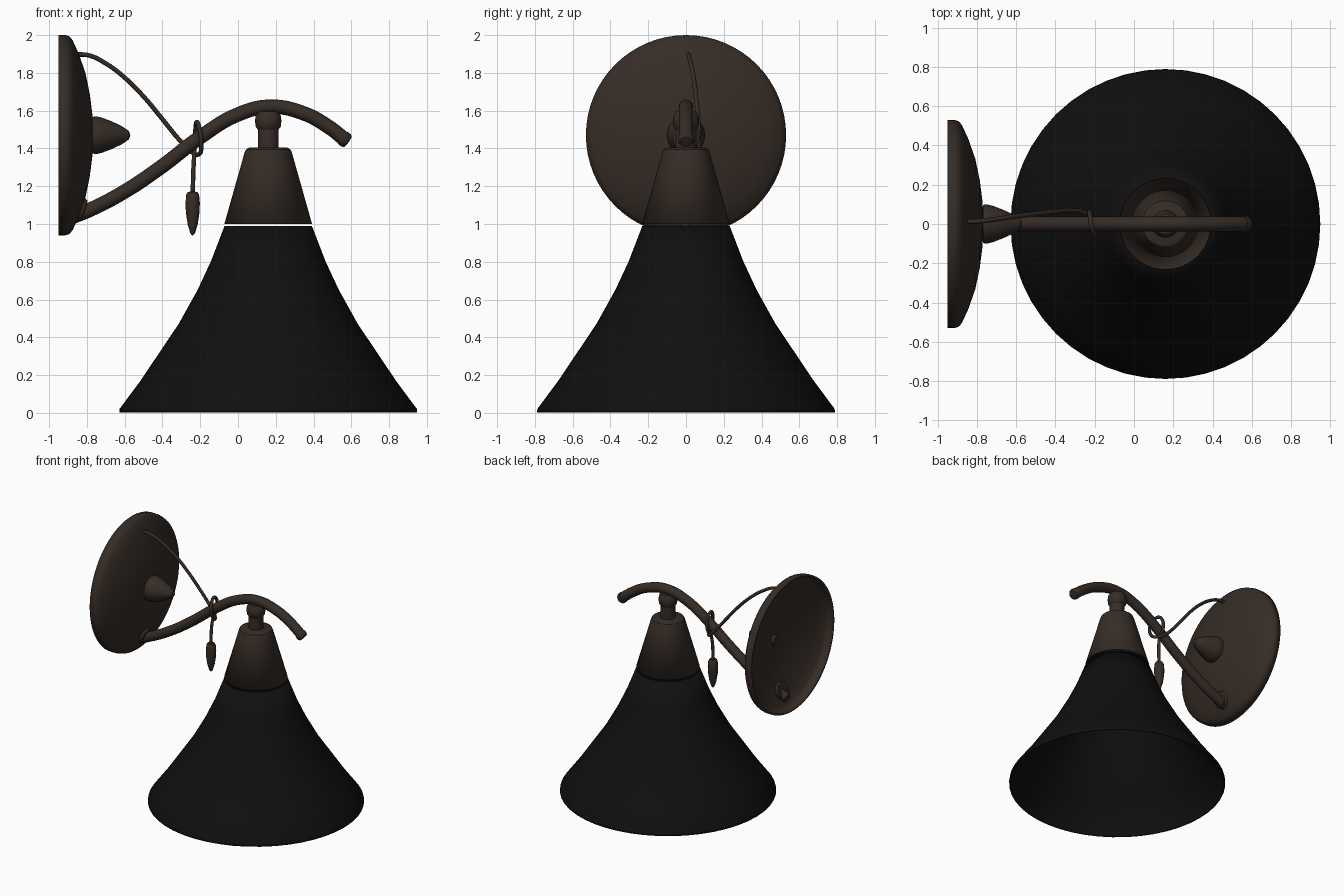
import bpy, bmesh, math
from mathutils import Matrix, Vector

if "Cube" in bpy.data.objects:
    bpy.data.objects.remove(bpy.data.objects["Cube"])


def material(name, rgb):
    m = bpy.data.materials.new(name)
    m.diffuse_color = (*rgb, 1)
    m.use_nodes = True
    m.node_tree.nodes["Principled BSDF"].inputs["Base Color"].default_value = m.diffuse_color
    return m


bronze = material("dark_bronze", (0.036, 0.025, 0.019))
black = material("black_enamel", (0.005, 0.005, 0.005))


def finish(ob, mat, angle=35):
    ob.data.materials.clear()
    ob.data.materials.append(mat)
    bpy.ops.object.select_all(action='DESELECT')
    ob.select_set(True)
    bpy.context.view_layer.objects.active = ob
    bpy.ops.object.shade_smooth_by_angle(angle=math.radians(angle))


def lathe(name, profile, loc, mat, axis=(0, 0, 1), steps=48, wall=0):
    """Turn (radius, height) points around an axis; wall > 0 makes a thin shell."""
    bm = bmesh.new()
    vs = [bm.verts.new((r, 0, h)) for r, h in profile]
    es = [bm.edges.new(p) for p in zip(vs, vs[1:])]
    bmesh.ops.spin(bm, geom=vs + es, cent=(0, 0, 0), axis=(0, 0, 1),
                   angle=2 * math.pi, steps=steps)
    bmesh.ops.remove_doubles(bm, verts=bm.verts, dist=0.0005)
    bmesh.ops.recalc_face_normals(bm, faces=bm.faces)
    rot = Vector((0, 0, 1)).rotation_difference(Vector(axis)).to_matrix().to_4x4()
    bm.transform(Matrix.Translation(loc) @ rot)
    me = bpy.data.meshes.new(name)
    bm.to_mesh(me)
    bm.free()
    ob = bpy.data.objects.new(name, me)
    bpy.context.collection.objects.link(ob)
    finish(ob, mat)
    if wall:
        sol = ob.modifiers.new("wall", 'SOLIDIFY')
        sol.thickness, sol.offset = wall, 0
    return ob


def tube(name, points, radius, mat, res=6):
    """Round tube through the points."""
    cu = bpy.data.curves.new(name, 'CURVE')
    cu.dimensions = '3D'
    cu.bevel_depth, cu.bevel_resolution = radius, 4
    cu.resolution_u, cu.use_fill_caps = res, True
    sp = cu.splines.new('BEZIER')
    sp.bezier_points.add(len(points) - 1)
    for bp, p in zip(sp.bezier_points, points):
        bp.co = p
        bp.handle_left_type = bp.handle_right_type = 'AUTO'
    ob = bpy.data.objects.new(name, cu)
    bpy.context.collection.objects.link(ob)
    bpy.ops.object.select_all(action='DESELECT')
    ob.select_set(True)
    bpy.context.view_layer.objects.active = ob
    bpy.ops.object.convert(target='MESH')
    finish(bpy.context.object, mat)


X = (1, 0, 0)
CX = 0.16

# Flared shade and its conical cap, with a hairline gap between them
lathe("shade", [(.228, .987), (.30, .80), (.37, .65), (.47, .47), (.675, .165),
                (.783, .02), (.785, .003)], (CX, 0, 0), black, wall=.008)
lathe("shade_cap", [(.228, 1.0), (.122, 1.375), (.115, 1.392), (.10, 1.40), (0, 1.40)],
      (CX, 0, 0), bronze, wall=.008)

# Neck and swivel under the arm
lathe("neck", [(0, 1.39), (.055, 1.39), (.055, 1.52), (0, 1.52)], (CX, 0, 0), bronze, steps=32)
lathe("swivel", [(0, 1.50), (.055, 1.50), (.066, 1.515), (.07, 1.545), (.066, 1.575),
                 (.052, 1.595), (0, 1.60)], (CX, 0, 0), bronze, steps=32)

# Hollow domed wall plate
lathe("wall_plate", [(.523, .0), (.523, .035), (.518, .052), (.50, .068), (.43, .10),
                     (.33, .135), (.22, .158), (.11, .172), (0, .176)],
      (-.95, 0, 1.47), bronze, axis=X, steps=64, wall=.014)

# Pointed finial in the plate centre
lathe("finial", [(0, -.04), (.04, -.04), (.04, 0), (.097, 0), (.10, .02), (.093, .05),
                 (.072, .105), (.048, .155), (.022, .193), (0, .20)],
      (-.77, 0, 1.47), bronze, axis=X, steps=32)

# Curved arm, rounded tip and collar at the plate
tube("arm", [(-.90, 0, 1.03), (-.80, 0, 1.068), (-.60, 0, 1.172), (-.40, 0, 1.307),
             (-.20, 0, 1.46), (0, 0, 1.58), (.17, 0, 1.621), (.35, 0, 1.585),
             (.48, 0, 1.514), (.57, 0, 1.444)], .038, bronze, 8)
lathe("arm_tip", [(0, -.015), (.041, -.015), (.041, .01), (.033, .022), (0, .026)],
      (.565, 0, 1.448), bronze, axis=(.79, 0, -.61), steps=24)
lathe("arm_collar", [(.03, -.035), (.065, -.035), (.065, .01), (.057, .022), (.03, .025)],
      (-.835, 0, 1.075), bronze, axis=(.95, 0, -.3), steps=32)

# Cord from the plate, looped once round the arm, with a hanging pull
tube("cord", [(-.86, .012, 1.898), (-.79, .014, 1.893), (-.70, .025, 1.85), (-.60, .04, 1.775),
              (-.50, .052, 1.675), (-.40, .064, 1.555), (-.31, .068, 1.445), (-.25, .055, 1.385),
              (-.205, 0, 1.37), (-.195, -.052, 1.425), (-.205, -.045, 1.51),
              (-.218, 0, 1.54), (-.225, .05, 1.505), (-.23, .054, 1.42),
              (-.232, .015, 1.365), (-.236, 0, 1.29), (-.24, 0, 1.15)], .012, bronze, 5)
lathe("cord_pull", [(0, 1.172), (.025, 1.17), (.034, 1.155), (.038, 1.11), (.036, 1.06),
                    (.026, .995), (.012, .95), (0, .938)], (-.24, 0, 0), bronze, steps=20)
